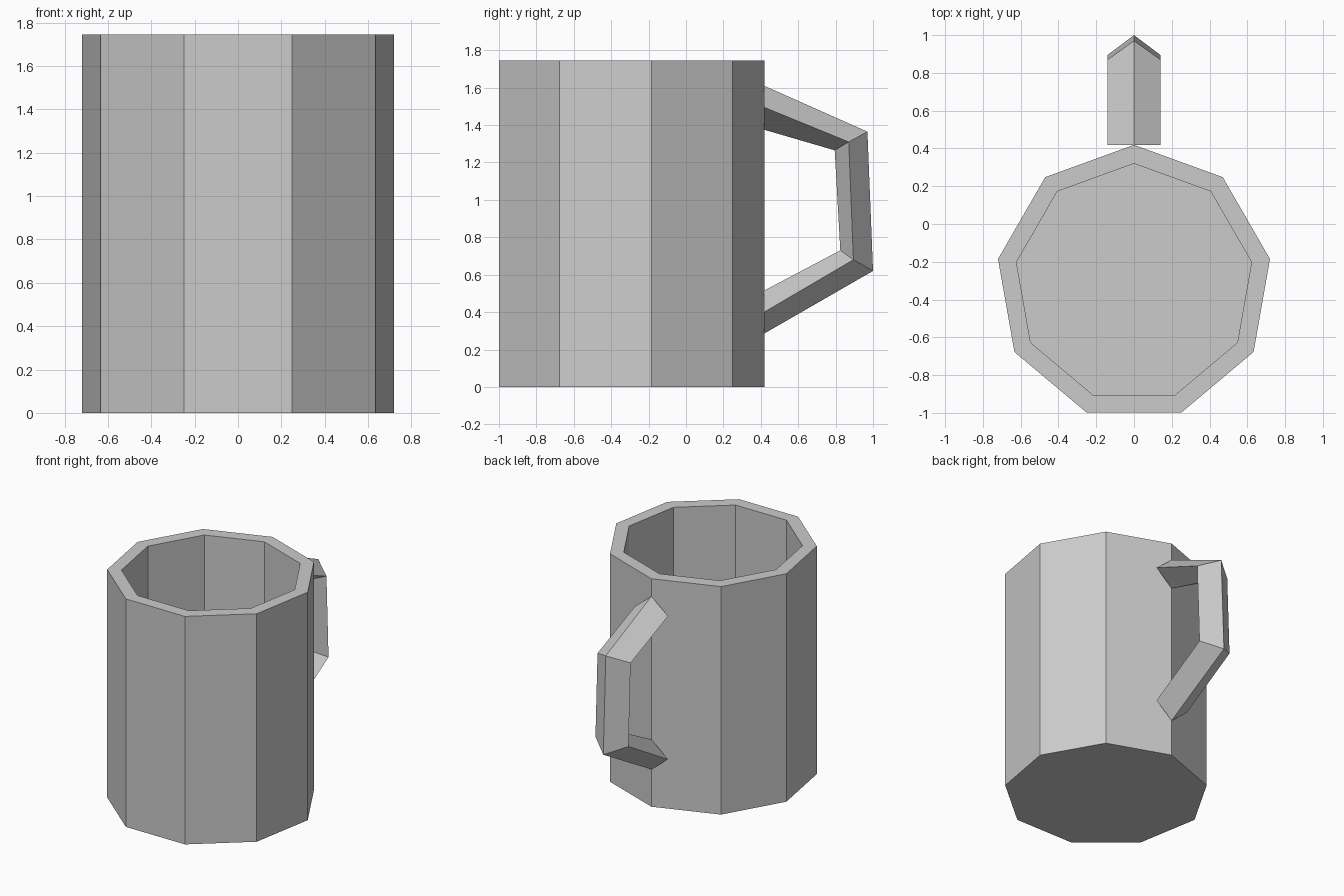
import bpy
import bmesh
from math import sin, cos, tau

cube = bpy.data.objects.get("Cube")
if cube:
    bpy.data.objects.remove(cube, do_unlink=True)

grey = bpy.data.materials.new("plain grey")
grey.use_nodes = True
colour = (0.6, 0.6, 0.6, 1)
grey.diffuse_color = colour
grey.node_tree.nodes["Principled BSDF"].inputs["Base Color"].default_value = colour


def loft(name, rings):
    """Bridge a series of equal rings and cap both ends."""
    bm = bmesh.new()
    loops = [[bm.verts.new(p) for p in ring] for ring in rings]
    for a, b in zip(loops, loops[1:]):
        for i in range(len(a)):
            j = (i + 1) % len(a)
            bm.faces.new((a[i], a[j], b[j], b[i]))
    bm.faces.new(loops[0])
    bm.faces.new(loops[-1])
    bmesh.ops.recalc_face_normals(bm, faces=bm.faces)
    mesh = bpy.data.meshes.new(name)
    bm.to_mesh(mesh)
    bm.free()
    mesh.materials.append(grey)
    obj = bpy.data.objects.new(name, mesh)
    bpy.context.collection.objects.link(obj)
    return obj


# Mug body: nine-sided, hollow, one corner pointing at the handle
SIDES = 9
CENTRE_Y = -0.312
OUTER, INNER = 0.731, 0.632
HEIGHT, FLOOR = 1.745, 0.1


def ring(radius, z):
    return [(radius * sin(tau * i / SIDES),
             CENTRE_Y + radius * cos(tau * i / SIDES), z)
            for i in range(SIDES)]


loft("mug_body", [ring(OUTER, 0), ring(OUTER, HEIGHT),
                  ring(INNER, HEIGHT), ring(INNER, FLOOR)])

# Handle: diamond section swept round three straight runs
# Each station holds the (y, z) of its outer, side and inner corners
HALF_WIDTH = 0.14
stations = [
    ((0.418, 1.61), (0.418, 1.495), (0.418, 1.375)),
    ((0.97, 1.365), (0.87, 1.31), (0.795, 1.265)),
    ((1.0, 0.62), (0.895, 0.68), (0.825, 0.73)),
    ((0.418, 0.285), (0.418, 0.40), (0.418, 0.515)),
]
loft("handle", [[(0, *outer), (HALF_WIDTH, *side), (0, *inner), (-HALF_WIDTH, *side)]
                for outer, side, inner in stations])
